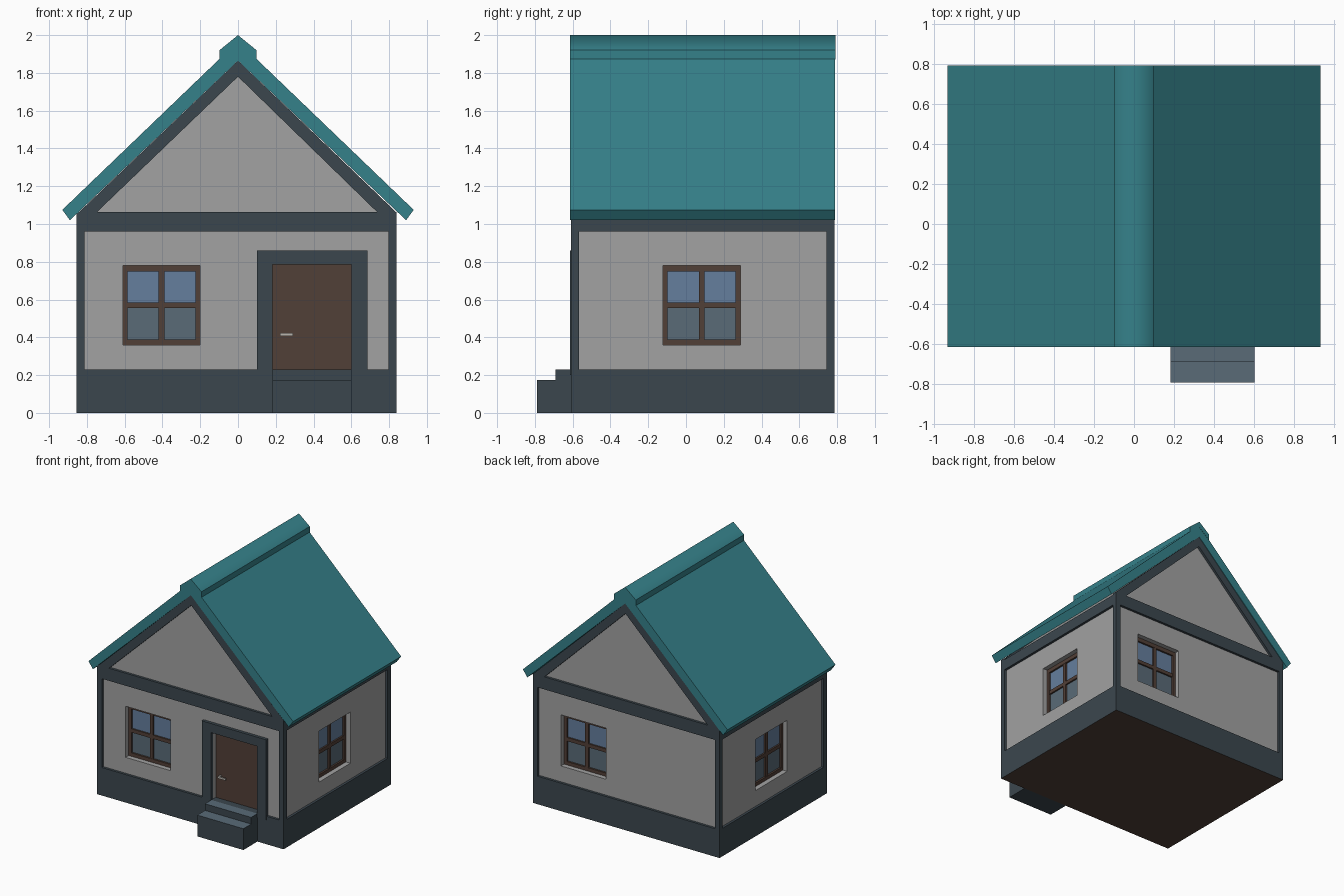
import bpy, bmesh, math
from mathutils import Matrix, Vector

if "Cube" in bpy.data.objects:
    bpy.data.objects.remove(bpy.data.objects["Cube"])


def material(name, rgb):
    m = bpy.data.materials.new(name)
    m.diffuse_color = (*rgb, 1)
    m.use_nodes = True
    m.node_tree.nodes["Principled BSDF"].inputs["Base Color"].default_value = m.diffuse_color
    return m


WALL = material("wall_grey", (0.36, 0.36, 0.36))
TRIM = material("dark_slate", (0.044, 0.062, 0.076))
ROOF = material("roof_teal", (0.036, 0.22, 0.254))
WOOD = material("brown_wood", (0.083, 0.05, 0.038))
SKY = material("upper_glass_blue", (0.13, 0.21, 0.34))
SLATE = material("slate_blue", (0.10, 0.145, 0.185))
METAL = material("handle_metal", (0.5, 0.47, 0.43))


def finish(name, bm, *mats):
    bmesh.ops.recalc_face_normals(bm, faces=bm.faces)
    me = bpy.data.meshes.new(name)
    bm.to_mesh(me)
    bm.free()
    ob = bpy.data.objects.new(name, me)
    bpy.context.collection.objects.link(ob)
    for m in mats:
        me.materials.append(m)
    return ob


def add_box(bm, x0, x1, y0, y1, z0, z1):
    mid = Vector(((x0 + x1) / 2, (y0 + y1) / 2, (z0 + z1) / 2))
    size = Matrix.Diagonal((x1 - x0, y1 - y0, z1 - z0, 1))
    bmesh.ops.create_cube(bm, size=1, matrix=Matrix.Translation(mid) @ size)


def boxes(name, mat, *dims):
    bm = bmesh.new()
    for d in dims:
        add_box(bm, *d)
    return finish(name, bm, mat)


def add_prism(bm, pts, y0, y1):
    """Extrude an xz profile from y0 to y1."""
    face = bm.faces.new([bm.verts.new((x, y0, z)) for x, z in pts])
    out = bmesh.ops.extrude_face_region(bm, geom=[face])["geom"]
    bmesh.ops.translate(bm, vec=(0, y1 - y0, 0),
                        verts=[v for v in out if isinstance(v, bmesh.types.BMVert)])


def prisms(name, mat, y0, y1, *profiles):
    bm = bmesh.new()
    for p in profiles:
        add_prism(bm, p, y0, y1)
    return finish(name, bm, mat)


def mirrored(pts):
    return [(-x, z) for x, z in pts]


# Overall house limits and the depth of the wall panels behind the trim
L, R, F, B = -0.855, 0.84, -0.608, 0.786
IN = 0.02

# Wall core with gables
walls = prisms("walls", WALL, F + IN, B - IN,
               [(L + IN, 0.1), (R - IN, 0.1), (R - IN, 1.06), (0, 1.86), (L + IN, 1.05)])

# Foundation with a brown underside
base = boxes("foundation", TRIM, (L, R, F, B, 0, 0.23))
base.data.materials.append(WOOD)
for f in base.data.polygons:
    if f.normal.z < -0.5:
        f.material_index = 1

# Corner posts and the beam ring under the gables
P = 0.042
boxes("corner_posts", TRIM, *[(x, x + P, y, y + P, 0.23, 0.96)
                              for x in (L, R - P) for y in (F, B - P)])
boxes("beams", TRIM,
      (L, R, F, F + P, 0.96, 1.063), (L, R, B - P, B, 0.96, 1.063),
      (L, L + P, F + P, B - P, 0.96, 1.05), (R - P, R, F + P, B - P, 0.96, 1.05))

# Sloping gable trim, front and back
left_rafter = [(L, 1.05), (0, 1.865), (0, 1.78), (-0.75, 1.06)]
right_rafter = [(R, 1.06), (0, 1.865), (0, 1.78), (0.74, 1.06)]
for name, y in (("front_gable_trim", F), ("back_gable_trim", B - P)):
    prisms(name, TRIM, y, y + P, left_rafter, right_rafter)

# Roof slabs
slab = [(0, 1.865), (0.89, 1.02), (0.93, 1.075), (0, 1.968)]
prisms("roof", ROOF, -0.613, 0.79, slab, mirrored(slab))

# Ridge cap, softly shaded over its crest
cap = prisms("ridge_cap", ROOF, -0.615, 0.792,
             [(0, 2.0), (0.098, 1.92), (0.098, 1.87), (0, 1.95), (-0.098, 1.87), (-0.098, 1.92)])
bm = bmesh.new()
bm.from_mesh(cap.data)
for f in bm.faces:
    f.smooth = f.normal.z > 0.3
for e in bm.edges:
    e.smooth = all(f.smooth for f in e.link_faces)
bm.to_mesh(cap.data)
bm.free()

# Windows: one set deep into each wall
W, H, ZC = 0.205, 0.21, 0.57
BAR = 0.015
cutter = bmesh.new()


def window(side, x, y, angle):
    place = Matrix.Translation((x, y, ZC)) @ Matrix.Rotation(math.radians(angle), 4, "Z")
    frame = boxes(side + "_window_frame", WOOD,
                  (-W, -W + 0.025, 0.04, 0.08, -H, H), (W - 0.025, W, 0.04, 0.08, -H, H),
                  (-W, W, 0.04, 0.08, H - 0.032, H), (-W, W, 0.04, 0.08, -H, -H + 0.028),
                  (-BAR, BAR, 0.042, 0.08, -H, H), (-W, W, 0.042, 0.08, -BAR, BAR))
    upper = boxes(side + "_upper_glass", SKY, (-W, W, 0.055, 0.075, 0, H))
    lower = boxes(side + "_lower_glass", SLATE, (-W, W, 0.055, 0.075, -H, 0))
    for ob in (frame, upper, lower):
        ob.matrix_world = place
    hole = bmesh.new()
    add_box(hole, -W, W, -0.05, 0.08, -H, H)
    hole.transform(place)
    me = bpy.data.meshes.new("hole")
    hole.to_mesh(me)
    hole.free()
    cutter.from_mesh(me)
    bpy.data.meshes.remove(me)


window("front", -0.405, F + IN, 0)
window("right", R - IN, 0.083, 90)
window("back", 0.395, B - IN, 180)
window("left", L + IN, 0.083, -90)

# Cut the window and door openings into the walls
add_box(cutter, 0.183, 0.602, -0.7, -0.53, 0.23, 0.785)
cut = finish("opening_cutter", cutter)
cut.hide_render = True
cut.hide_viewport = True
cut.display_type = "WIRE"
mod = walls.modifiers.new("openings", "BOOLEAN")
mod.operation = "DIFFERENCE"
mod.solver = "EXACT"
mod.object = cut

# Door with its surround and handle
DF = -0.613
boxes("door_surround", TRIM,
      (0.10, 0.183, DF, -0.575, 0.2, 0.86), (0.602, 0.685, DF, -0.575, 0.2, 0.86),
      (0.183, 0.602, DF, -0.575, 0.785, 0.86))
boxes("door", WOOD, (0.183, 0.602, -0.55, -0.53, 0.23, 0.785))
boxes("door_handle", METAL, (0.222, 0.292, -0.582, -0.572, 0.408, 0.424),
      (0.222, 0.236, -0.575, -0.548, 0.408, 0.424))

# Entrance steps with lighter treads
steps = boxes("steps", TRIM, (0.183, 0.602, -0.79, -0.69, 0, 0.175),
              (0.183, 0.602, -0.69, F, 0, 0.23))
steps.data.materials.append(SLATE)
for f in steps.data.polygons:
    if f.normal.z > 0.5:
        f.material_index = 1
